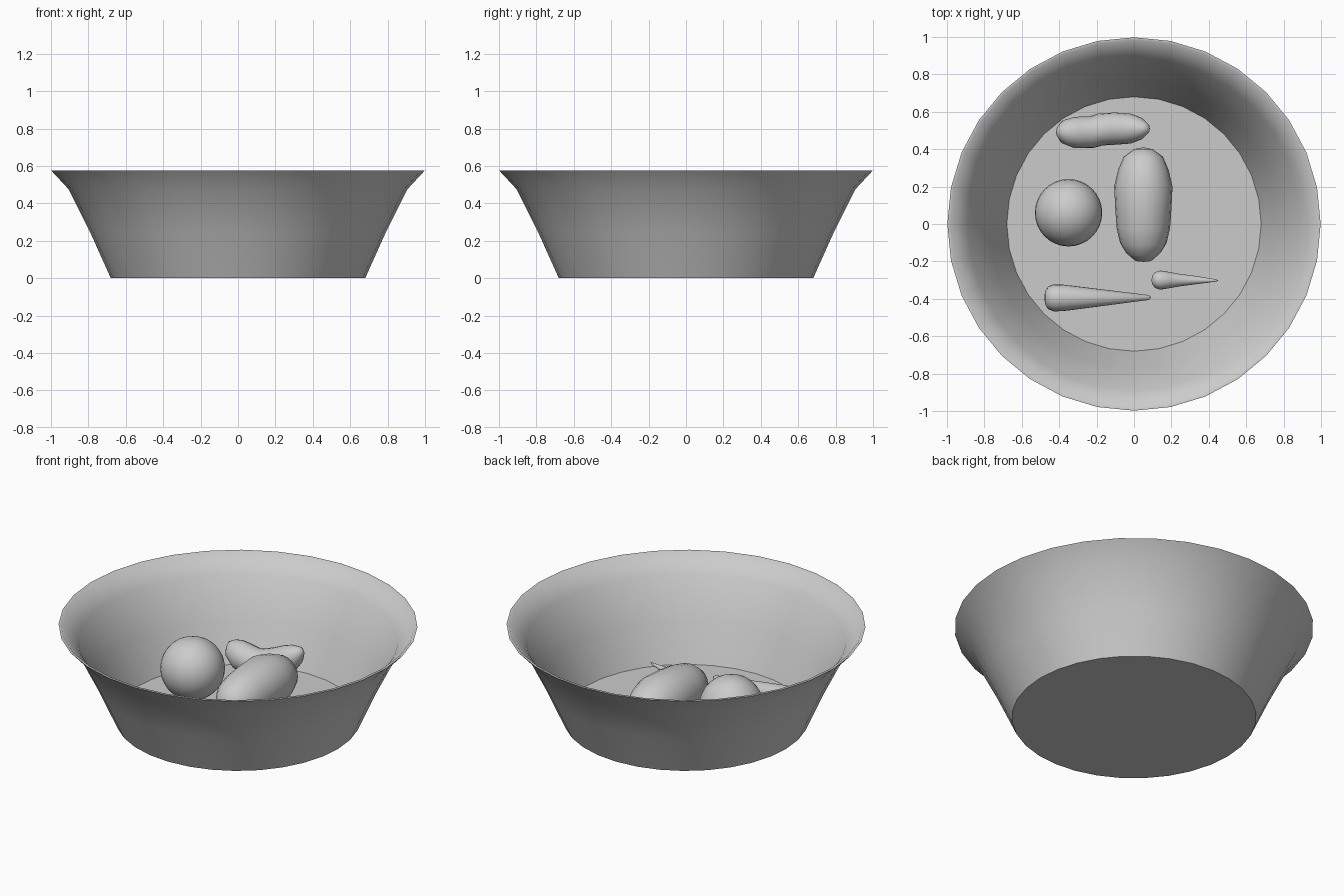
import bpy, bmesh, math
from mathutils import Vector

if "Cube" in bpy.data.objects:
    bpy.data.objects.remove(bpy.data.objects["Cube"])


def finish(name, bm, angle=180):
    bmesh.ops.recalc_face_normals(bm, faces=bm.faces)
    me = bpy.data.meshes.new(name)
    bm.to_mesh(me)
    bm.free()
    ob = bpy.data.objects.new(name, me)
    bpy.context.collection.objects.link(ob)
    bpy.ops.object.select_all(action='DESELECT')
    ob.select_set(True)
    bpy.context.view_layer.objects.active = ob
    bpy.ops.object.shade_smooth_by_angle(angle=math.radians(angle))
    return ob


def skin(bm, rings, start, end):
    """Join rings with quads and close both ends with a fan."""
    n = len(rings[0])
    for a, b in zip(rings, rings[1:]):
        for i in range(n):
            j = (i + 1) % n
            bm.faces.new((a[i], a[j], b[j], b[i]))
    for ring, tip in ((rings[0], start), (rings[-1], end)):
        c = bm.verts.new(tip)
        for i in range(n):
            bm.faces.new((c, ring[i], ring[(i + 1) % n]))


def tube(name, stations, start, end, n=20):
    """Round body through (x, y, z, radius) stations."""
    bm = bmesh.new()
    pts = [Vector(s[:3]) for s in stations]
    rings = []
    for k, s in enumerate(stations):
        t = (pts[min(k + 1, len(pts) - 1)] - pts[max(k - 1, 0)]).normalized()
        side = t.cross(Vector((0, 0, 1))).normalized()
        up = side.cross(t)
        ring = []
        for i in range(n):
            a = math.tau * i / n
            ring.append(bm.verts.new(pts[k] + (side * math.cos(a) + up * math.sin(a)) * s[3]))
        rings.append(ring)
    skin(bm, rings, start, end)
    return finish(name, bm)


# Bowl: outer wall up, over the rim, down the inside to the floor
profile = [(0.68, 0), (0.79, 0.245), (0.905, 0.475), (0.998, 0.575),
           (0.982, 0.575), (0.89, 0.475), (0.775, 0.245), (0.68, 0.02)]
bm = bmesh.new()
rings = [[bm.verts.new((r * math.cos(math.tau * i / 32), r * math.sin(math.tau * i / 32), z))
          for i in range(32)] for r, z in profile]
skin(bm, rings, (0, 0, 0), (0, 0, 0.02))
finish("bowl", bm, 50)

# Round fruit
bm = bmesh.new()
bmesh.ops.create_uvsphere(bm, u_segments=32, v_segments=16, radius=0.18)
bmesh.ops.translate(bm, verts=bm.verts, vec=(-0.35, 0.06, 0.197))
finish("round_fruit", bm)

# Long fat vegetable, drooping a little at the front
tube("fat_vegetable", [
    (0.05, 0.40, 0.165, 0.05), (0.05, 0.36, 0.165, 0.105), (0.05, 0.29, 0.165, 0.135),
    (0.05, 0.20, 0.17, 0.156), (0.05, 0.08, 0.17, 0.15), (0.05, -0.02, 0.165, 0.143),
    (0.05, -0.10, 0.16, 0.125), (0.05, -0.15, 0.15, 0.095), (0.05, -0.19, 0.14, 0.05)],
    (0.05, 0.41, 0.165), (0.05, -0.202, 0.135))

# Bent fruit with both ends turned up
tube("bent_fruit", [
    (-0.395, 0.495, 0.17, 0.035), (-0.37, 0.493, 0.15, 0.065), (-0.32, 0.49, 0.12, 0.083),
    (-0.23, 0.49, 0.10, 0.085), (-0.18, 0.505, 0.10, 0.086), (-0.10, 0.51, 0.125, 0.086),
    (-0.02, 0.51, 0.17, 0.08), (0.03, 0.51, 0.21, 0.06), (0.065, 0.51, 0.24, 0.03)],
    (-0.408, 0.495, 0.18), (0.082, 0.51, 0.255))

# Two tapered roots
tube("large_root", [
    (-0.475, -0.395, 0.083, 0.035), (-0.46, -0.395, 0.083, 0.06), (-0.43, -0.395, 0.085, 0.072),
    (-0.38, -0.395, 0.085, 0.071), (0.08, -0.393, 0.085, 0.013)],
    (-0.48, -0.395, 0.083), (0.092, -0.393, 0.085))
tube("small_root", [
    (0.10, -0.30, 0.115, 0.025), (0.115, -0.30, 0.112, 0.043), (0.14, -0.30, 0.106, 0.051),
    (0.18, -0.30, 0.098, 0.045), (0.24, -0.30, 0.09, 0.034), (0.33, -0.30, 0.088, 0.022),
    (0.44, -0.302, 0.108, 0.006)],
    (0.093, -0.30, 0.117), (0.452, -0.302, 0.111))
